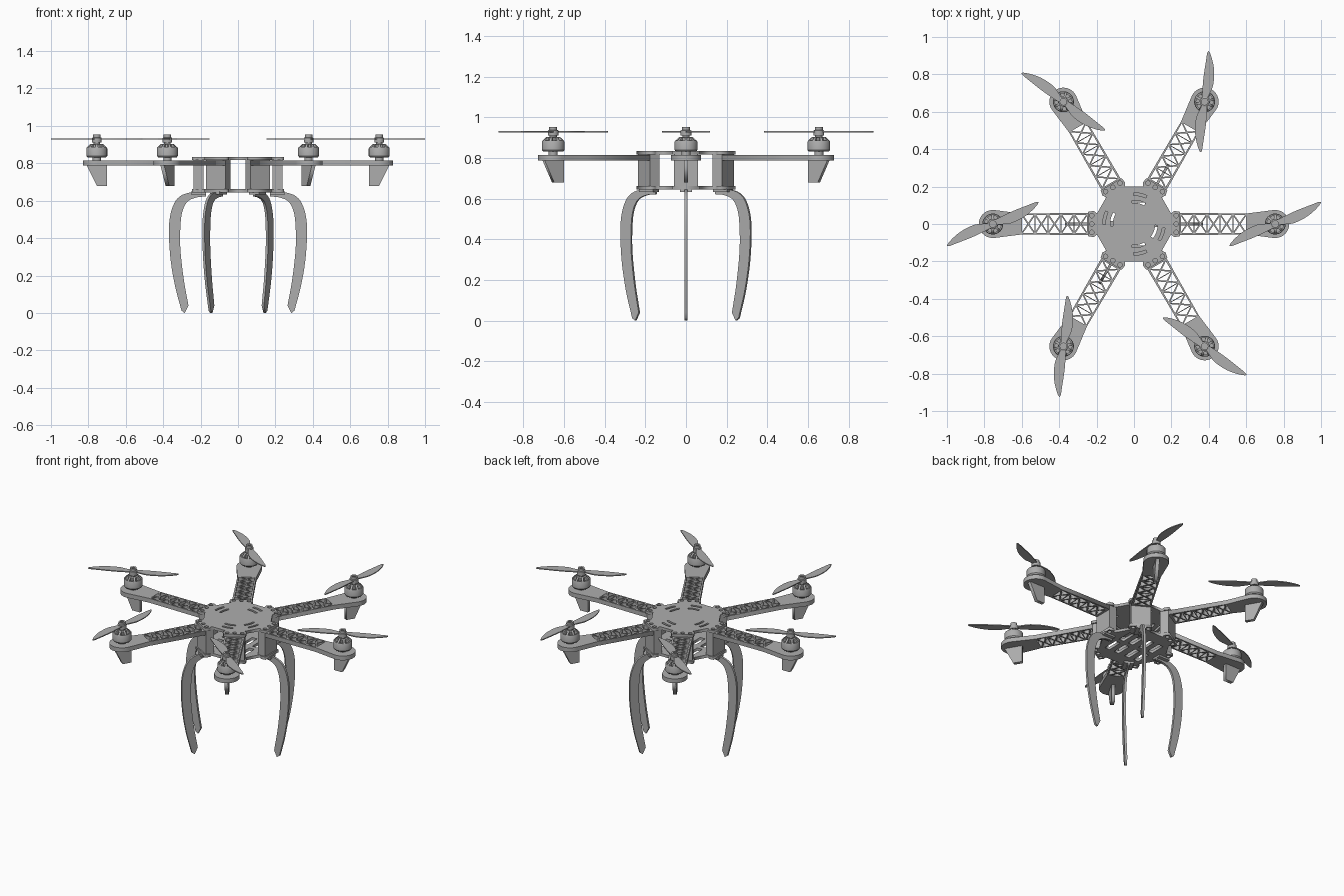
import bpy, bmesh
from math import radians, cos, sin, pi
from mathutils import Matrix, Vector

cube = bpy.data.objects.get("Cube")
if cube:
    bpy.data.objects.remove(cube)

grey = bpy.data.materials.new("plain grey")
grey.use_nodes = True
grey.diffuse_color = (0.42, 0.42, 0.42, 1)
grey.node_tree.nodes["Principled BSDF"].inputs["Base Color"].default_value = (0.42, 0.42, 0.42, 1)

ARMS = range(0, 360, 60)
LEGS = (0, 60, 180, 240)
MOTOR_R = 0.755
UPRIGHT = Matrix.Rotation(pi / 2, 4, 'X')


def place(name, mesh, angles, smooth=False):
    """Put one shared mesh at every angle around the centre."""
    mesh.materials.clear()
    mesh.materials.append(grey)
    for i, a in enumerate(angles):
        ob = bpy.data.objects.new(f"{name}_{i + 1}" if len(angles) > 1 else name, mesh)
        ob.rotation_euler.z = radians(a)
        bpy.context.collection.objects.link(ob)
    if smooth:
        bpy.ops.object.select_all(action='DESELECT')
        ob.select_set(True)
        bpy.context.view_layer.objects.active = ob
        bpy.ops.object.shade_smooth_by_angle(angle=radians(35))


def flat(loops, depth, matrix):
    """Sheet cut from an outline with holes, centred on its thickness."""
    cu = bpy.data.curves.new("outline", 'CURVE')
    cu.dimensions, cu.fill_mode, cu.extrude = '2D', 'BOTH', depth / 2
    for pts in loops:
        sp = cu.splines.new('POLY')
        sp.points.add(len(pts) - 1)
        for p, (x, y) in zip(sp.points, pts):
            p.co = (x, y, 0, 1)
        sp.use_cyclic_u = True
    ob = bpy.data.objects.new("outline", cu)
    bpy.context.collection.objects.link(ob)
    dg = bpy.context.evaluated_depsgraph_get()
    mesh = bpy.data.meshes.new_from_object(ob.evaluated_get(dg))
    bpy.data.objects.remove(ob)
    mesh.transform(matrix)
    return mesh


def lift(z):
    return Matrix.Translation((0, 0, z))


def lathe(profile, steps=24, x=0):
    bm = bmesh.new()
    vs = [bm.verts.new((r, 0, z)) for r, z in profile]
    es = [bm.edges.new(e) for e in zip(vs, vs[1:])]
    bmesh.ops.spin(bm, geom=vs + es, cent=(0, 0, 0), axis=(0, 0, 1), angle=2 * pi, steps=steps)
    bmesh.ops.remove_doubles(bm, verts=bm.verts, dist=1e-5)
    bmesh.ops.recalc_face_normals(bm, faces=bm.faces)
    return finish(bm, Matrix.Translation((x, 0, 0)))


def finish(bm, matrix):
    mesh = bpy.data.meshes.new("part")
    bm.to_mesh(mesh)
    bm.free()
    mesh.transform(matrix)
    return mesh


def box(x0, x1, half, z0, z1):
    bm = bmesh.new()
    bmesh.ops.create_cube(bm, size=1)
    size = Matrix.Diagonal((x1 - x0, 2 * half, z1 - z0, 1))
    return finish(bm, Matrix.Translation(((x0 + x1) / 2, 0, (z0 + z1) / 2)) @ size)


def circle(cx, cy, r, n=14):
    return [(cx + r * cos(2 * pi * i / n), cy + r * sin(2 * pi * i / n)) for i in range(n)]


def turn(pts, deg):
    c, s = cos(radians(deg)), sin(radians(deg))
    return [(x * c - y * s, x * s + y * c) for x, y in pts]


def smooth_path(pts, steps=5):
    """Catmull-Rom through the points."""
    v = [Vector(p) for p in pts]
    v = [2 * v[0] - v[1]] + v + [2 * v[-1] - v[-2]]
    out = []
    for a, b, c, d in zip(v, v[1:], v[2:], v[3:]):
        for i in range(steps):
            t = i / steps
            out.append(0.5 * (2 * b + (c - a) * t + (2 * a - 5 * b + 4 * c - d) * t * t
                              + (3 * b - a - 3 * c + d) * t ** 3))
    return [tuple(p) for p in out + [v[-2]]]


# Hub plates: six tabs with screw holes, and pairs of strap slots
tab = [(0.198, -0.057), (0.215, -0.07), (0.245, -0.065),
       (0.245, 0.065), (0.215, 0.07), (0.198, 0.057)]
outline, holes = [], []
for a in ARMS:
    outline += turn(tab, a)
    holes += [turn(circle(0.226, y, 0.012), a) for y in (-0.045, 0, 0.045)]


def slot(r, mid, span=0.035, w=0.007):
    h = span / r
    ts = [-h + 2 * h * i / 6 for i in range(7)]
    arc = [((r + w) * cos(t), (r + w) * sin(t)) for t in ts]
    arc += [((r - w) * cos(t), (r - w) * sin(t)) for t in reversed(ts)]
    return turn(arc, mid)


slots = [slot(r, m) for r in (0.12, 0.16) for m in (78, 168, 282, 340)]
place("top_plate", flat([outline] + holes + slots, 0.018, lift(0.826)), [0])
grid = [[(x - 0.018, y - 0.05), (x + 0.018, y - 0.05), (x + 0.018, y + 0.05), (x - 0.018, y + 0.05)]
        for x in (-0.11, -0.04, 0.04, 0.11) for y in (-0.065, 0.065)]
place("bottom_plate", flat([outline] + holes + grid, 0.018, lift(0.654)), [0])

# Spacer block between the plates at each arm, and leg brackets below
place("arm_block", box(0.185, 0.238, 0.06, 0.66, 0.82), ARMS)
place("leg_bracket", box(0.17, 0.25, 0.03, 0.633, 0.648), LEGS)

# Arms: solid rounded end and a lattice of crossed braces
end = [(MOTOR_R + 0.075 * cos(t), 0.075 * sin(t)) for t in [radians(-95 + 10 * i) for i in range(20)]]
arm = [(0.19, -0.06), (0.6, -0.056)] + end + [(0.6, 0.056), (0.19, 0.06)]
cells, x0, x1, hw, bar = 5, 0.25, 0.6, 0.048, 0.0045
step = (x1 - x0) / cells
lattice = []
for i in range(cells):
    a, b = x0 + i * step, x0 + (i + 1) * step
    m = (a + b) / 2
    g = bar * 1.5
    for s in (1, -1):
        lattice.append([(a + g, s * hw), (b - g, s * hw), (m, s * g)])
        xe = a if s < 0 else b
        lattice.append([(xe - s * bar * 0.5, hw - g), (xe - s * bar * 0.5, g - hw), (m + s * g * 0.8, 0)])
place("arm", flat([arm] + lattice, 0.028, lift(0.802)), ARMS)

# Fin under each motor
fin = [(0.7, 0.79), (0.81, 0.79), (0.755, 0.68), (0.7, 0.68)]
place("motor_fin", flat([fin], 0.022, UPRIGHT), ARMS)

# Motors: foot, bell, spokes and propeller cap
place("motor_foot", lathe([(0, 0.81), (0.022, 0.81), (0.022, 0.84), (0, 0.84)], 16, MOTOR_R), ARMS, True)
bell = [(0, 0.832), (0.05, 0.832), (0.056, 0.84), (0.056, 0.88), (0.053, 0.886),
        (0.045, 0.886), (0.045, 0.868), (0, 0.868)]
place("motor_bell", lathe(bell, 28, MOTOR_R), ARMS, True)
spoke = [(0.015, 0.868), (0.051, 0.868), (0.052, 0.886), (0.034, 0.903), (0.015, 0.903)]
bm = bmesh.new()
piece = flat([spoke], 0.012, UPRIGHT)
for k in range(8):
    fresh = piece.copy()
    fresh.transform(Matrix.Rotation(k * pi / 4, 4, 'Z'))
    bm.from_mesh(fresh)
place("motor_spokes", finish(bm, Matrix.Translation((MOTOR_R, 0, 0))), ARMS)
cap = [(0, 0.86), (0.03, 0.86), (0.03, 0.9), (0.018, 0.903), (0.018, 0.91), (0.026, 0.91),
       (0.026, 0.936), (0.02, 0.938), (0.02, 0.953), (0.01, 0.953), (0.01, 0.945), (0, 0.945)]
place("propeller_cap", lathe(cap, 20, MOTOR_R), ARMS, True)

# Propellers: two swept blades, one the half turn of the other
blade = smooth_path([(0.015, 0.02), (0.03, 0.05), (0.046, 0.09), (0.051, 0.16), (0.042, 0.22),
                     (0.026, 0.265), (0.015, 0.263), (0.006, 0.21), (-0.006, 0.13), (-0.012, 0.06)])
prop = turn(blade + turn(blade, 180), -60)
place("propeller", flat([prop], 0.006, Matrix.Translation((MOTOR_R, 0, 0.93))), ARMS)

# Landing legs: thin bowed sheets
outer = smooth_path([(0.17, 0.645), (0.25, 0.645), (0.315, 0.62), (0.352, 0.56), (0.369, 0.46),
                     (0.362, 0.3), (0.338, 0.15), (0.302, 0.012)])
inner = smooth_path([(0.265, 0.04), (0.29, 0.18), (0.308, 0.34), (0.308, 0.46),
                     (0.298, 0.54), (0.27, 0.595), (0.22, 0.618), (0.17, 0.622)])
place("landing_leg", flat([outer + [(0.285, 0.0)] + inner], 0.014, UPRIGHT), LEGS)
